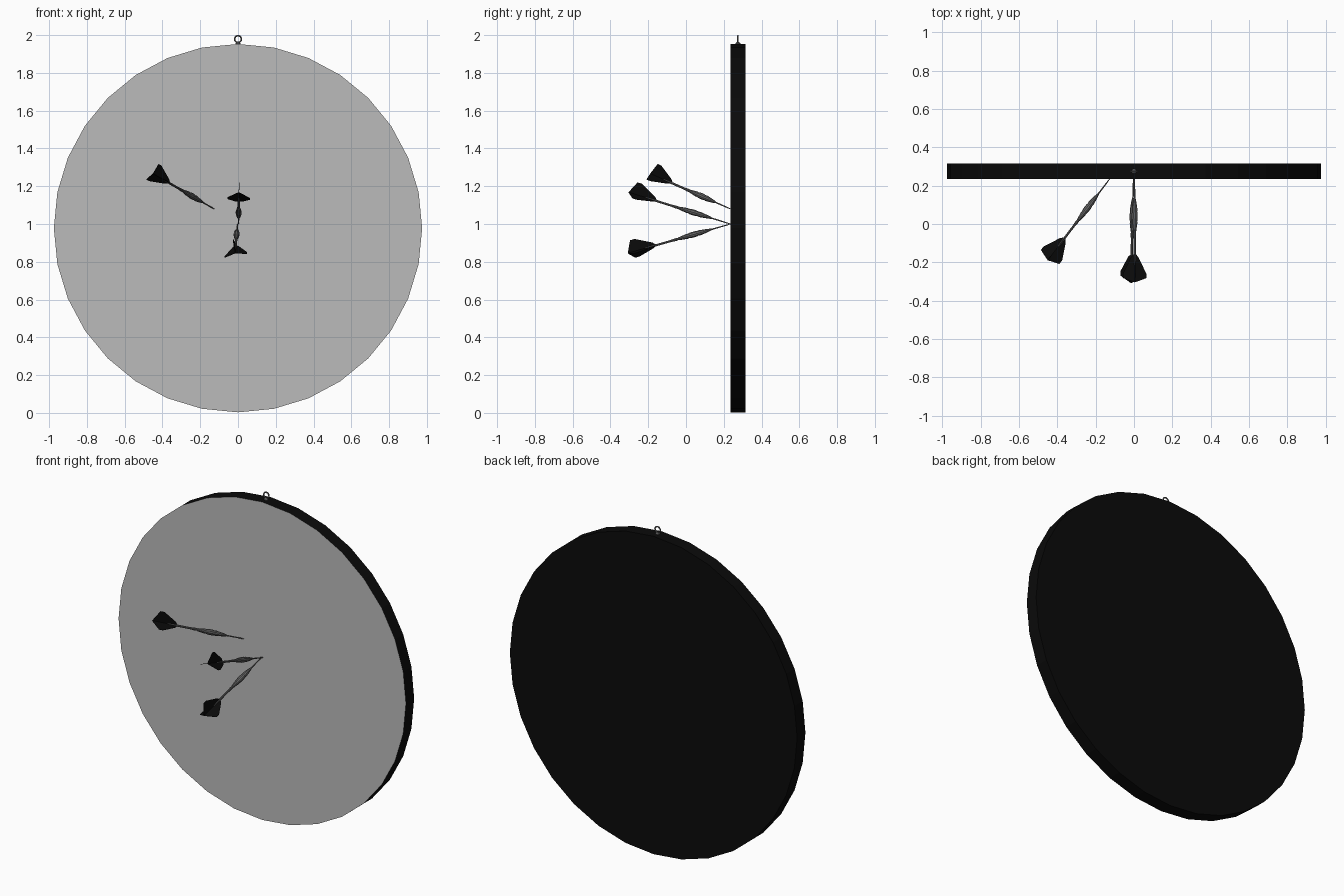
import bpy, bmesh, math
from mathutils import Vector, Matrix

if "Cube" in bpy.data.objects:
    bpy.data.objects.remove(bpy.data.objects["Cube"])


def material(name, value):
    m = bpy.data.materials.new(name)
    m.diffuse_color = (value, value, value, 1)
    m.use_nodes = True
    m.node_tree.nodes["Principled BSDF"].inputs["Base Color"].default_value = m.diffuse_color
    return m


BLACK = material("black", 0.003)
FACE = material("board grey", 0.5)
STEEL = material("dark steel", 0.13)


def finish(bm, name, mats, matrix=Matrix()):
    bmesh.ops.recalc_face_normals(bm, faces=bm.faces)
    me = bpy.data.meshes.new(name)
    bm.to_mesh(me)
    bm.free()
    ob = bpy.data.objects.new(name, me)
    for m in mats:
        me.materials.append(m)
    ob.matrix_world = matrix
    bpy.context.collection.objects.link(ob)
    return ob


def lathe(name, profile, sides, mat, matrix):
    """Revolve (distance, radius) pairs around local z."""
    bm = bmesh.new()
    rings = [[bm.verts.new((r * math.cos(2 * math.pi * i / sides),
                            r * math.sin(2 * math.pi * i / sides), s))
              for i in range(sides)] for s, r in profile]
    for a, b in zip(rings, rings[1:]):
        for i in range(sides):
            j = (i + 1) % sides
            bm.faces.new((a[i], a[j], b[j], b[i]))
    bm.faces.new(rings[0])
    bm.faces.new(rings[-1])
    return finish(bm, name, [mat], matrix)


# board: 32-sided disc, only the front face is grey
bm = bmesh.new()
bmesh.ops.create_cone(bm, cap_ends=True, segments=32, radius1=0.975,
                      radius2=0.975, depth=0.08,
                      matrix=Matrix.Translation((0, 0.275, 0.978))
                      @ Matrix.Rotation(math.pi / 2, 4, 'X'))
bm.normal_update()
for f in bm.faces:
    f.material_index = 1 if f.normal.y < -0.9 else 0
finish(bm, "board", [BLACK, FACE])

# hanging loop on top with its small screw base
lathe("hanger_base", [(1.945, 0.013), (1.957, 0.013), (1.964, 0.005)], 10, STEEL,
      Matrix.Translation((0, 0.275, 0)))
bpy.ops.mesh.primitive_torus_add(location=(0, 0.275, 1.979),
                                 rotation=(math.pi / 2, 0, 0),
                                 major_radius=0.018, minor_radius=0.0042,
                                 major_segments=20, minor_segments=8)
ring = bpy.context.object
ring.name = "hanger_ring"
ring.data.materials.append(STEEL)
bpy.ops.object.shade_smooth_by_angle()

# dart profiles: (distance from tip, radius)
POINT = [(-0.01, 0.001), (0.02, 0.003), (0.11, 0.004)]
BARREL = [(0.105, 0.005), (0.125, 0.009), (0.17, 0.015), (0.18, 0.013),
          (0.19, 0.016), (0.22, 0.016), (0.23, 0.013), (0.24, 0.014),
          (0.285, 0.008)]
SHAFT = [(0.28, 0.006), (0.30, 0.008), (0.33, 0.006), (0.41, 0.006), (0.47, 0.003)]
FIN = [(0.405, 0), (0.425, 0.02), (0.51, 0.064), (0.535, 0.064), (0.565, 0)]


def dart(label, tip, tail, roll):
    axis = (Vector(tail) - Vector(tip)).normalized()
    side = axis.cross(Vector((0, 0, 1))).normalized()
    up = side.cross(axis)
    m = Matrix((side, up, axis)).transposed().to_4x4()
    m.translation = tip
    for part, prof in (("point", POINT), ("barrel", BARREL), ("shaft", SHAFT)):
        ob = lathe(f"{label}_{part}", prof, 10, STEEL, m)
        bpy.ops.object.select_all(action='DESELECT')
        ob.select_set(True)
        bpy.context.view_layer.objects.active = ob
        bpy.ops.object.shade_smooth_by_angle(angle=math.radians(30))
    # three thin fins
    bm = bmesh.new()
    for deg in (90, 200, 340):
        a = math.radians(deg + roll)
        out = Vector((math.cos(a), math.sin(a), 0))
        off = Vector((-math.sin(a), math.cos(a), 0)) * 0.001
        lo = [bm.verts.new(out * w + Vector((0, 0, s)) - off) for s, w in FIN]
        hi = [bm.verts.new(out * w + Vector((0, 0, s)) + off) for s, w in FIN]
        bm.faces.new(lo)
        bm.faces.new(hi)
        for i in range(len(FIN)):
            j = (i + 1) % len(FIN)
            bm.faces.new((lo[i], lo[j], hi[j], hi[i]))
    finish(bm, f"{label}_flight", [BLACK], m)


dart("upper_dart", (0.003, 0.235, 1.0), (0.004, -0.15, 1.12), 2)
dart("lower_dart", (-0.003, 0.235, 1.0), (-0.012, -0.15, 0.89), -10)
dart("left_dart", (-0.127, 0.235, 1.08), (-0.352, -0.06, 1.21), 0)
